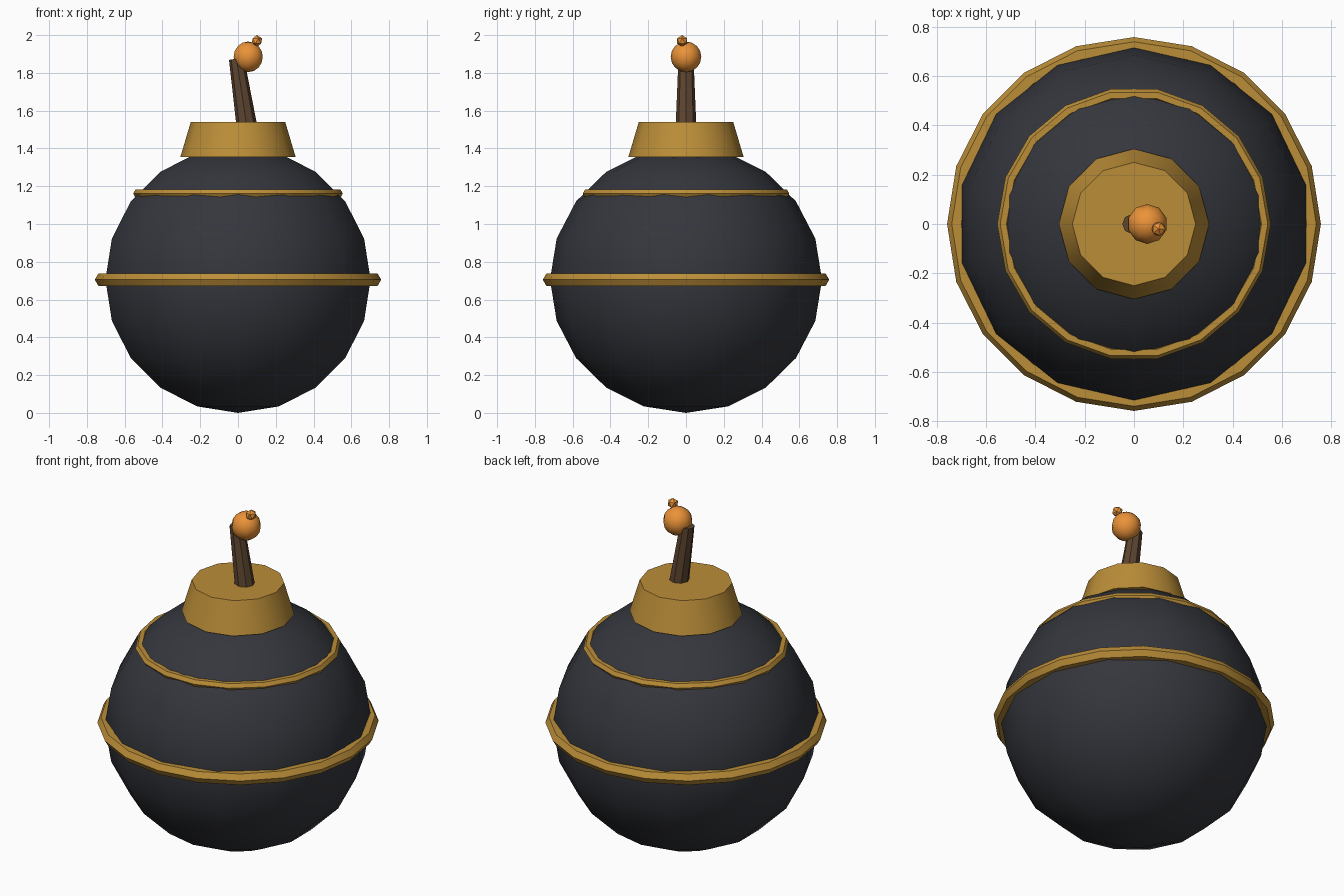
import bpy
import math
from mathutils import Vector

if "Cube" in bpy.data.objects:
    bpy.data.objects.remove(bpy.data.objects["Cube"])


def material(name, rgb):
    m = bpy.data.materials.new(name)
    m.diffuse_color = (*rgb, 1)
    m.use_nodes = True
    m.node_tree.nodes["Principled BSDF"].inputs["Base Color"].default_value = m.diffuse_color
    return m


IRON = material("dark_iron", (0.035, 0.037, 0.046))
BRASS = material("brass", (0.50, 0.27, 0.04))
CORD = material("cord", (0.11, 0.06, 0.03))
FLAME = material("flame", (0.83, 0.29, 0.04))


def finish(name, mat, smooth=True):
    ob = bpy.context.object
    ob.name = name
    ob.data.materials.append(mat)
    if smooth:
        bpy.ops.object.shade_smooth_by_angle(angle=math.radians(40))
    return ob


def band(name, z, major, minor, sides):
    bpy.ops.mesh.primitive_torus_add(location=(0, 0, z), major_radius=major, minor_radius=minor,
                                     major_segments=sides, minor_segments=6)
    finish(name, BRASS)


# Round shell, slightly flattened
bpy.ops.mesh.primitive_uv_sphere_add(segments=14, ring_count=10, radius=0.72,
                                     location=(0, 0, 0.705), scale=(1, 1, 0.705 / 0.72))
finish("shell", IRON)

# Bands around the middle and shoulder
band("middle_band", 0.705, 0.72, 0.038, 20)
band("shoulder_band", 1.161, 0.53, 0.025, 18)

# Tapered neck cap
bpy.ops.mesh.primitive_cone_add(vertices=12, radius1=0.305, radius2=0.25, depth=0.185,
                                location=(0, 0, 1.4475))
finish("neck_cap", BRASS)

# Leaning fuse
low, high = Vector((0.048, 0, 1.51)), Vector((-0.008, 0, 1.875))
axis = high - low
bpy.ops.mesh.primitive_cone_add(vertices=8, radius1=0.055, radius2=0.04, depth=axis.length,
                                location=(low + high) / 2,
                                rotation=axis.to_track_quat('Z', 'Y').to_euler())
finish("fuse", CORD)

# Burning tip and small spark
bpy.ops.mesh.primitive_uv_sphere_add(segments=10, ring_count=8, radius=0.081,
                                     location=(0.054, 0, 1.885))
finish("fuse_flame", FLAME)
bpy.ops.mesh.primitive_ico_sphere_add(subdivisions=1, radius=0.031, location=(0.10, -0.02, 1.969))
finish("spark", FLAME, smooth=False)
